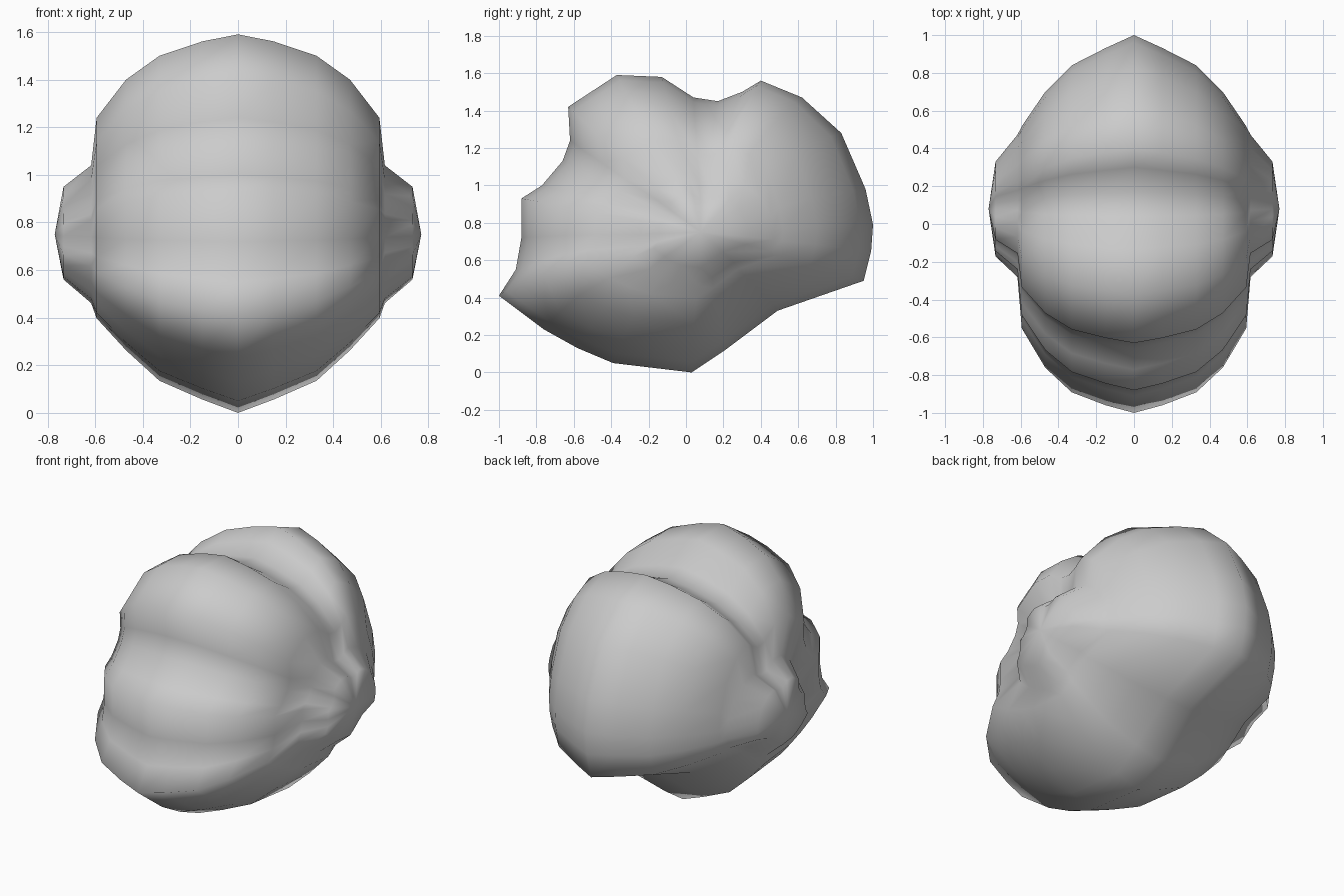
import bpy, bmesh

if "Cube" in bpy.data.objects:
    bpy.data.objects.remove(bpy.data.objects["Cube"])

# Centre-line side profile (y, z), clockwise from the brow
PROFILE = [(-.37, 1.59), (-.13, 1.58), (.04, 1.47), (.17, 1.45), (.30, 1.50),
           (.40, 1.56), (.62, 1.47), (.83, 1.28), (.96, .98), (1.0, .79),
           (.99, .65), (.95, .49), (.49, .33), (.21, .12), (.03, 0),
           (-.39, .05), (-.58, .13), (-.76, .23), (-1.0, .41), (-.91, .55),
           (-.88, .72), (-.88, .93), (-.77, 1.0), (-.66, 1.13),
           (-.62, 1.24), (-.63, 1.42)]
CY, CZ = .09, .75

# Side sections: x, then profile scale towards front, back, top, bottom
RINGS = [(0, 1, 1, 1, 1),
         (.15, .963, .925, .965, .925),
         (.33, .90, .824, .893, .82),
         (.47, .78, .67, .774, .65),
         (.594, .59, .47, .583, .47),
         (.617, .34, .42, .345, .385),
         (.733, .24, .264, .238, .253)]


def add_ring(bm, side, ring):
    x, front, back, top, bottom = ring
    verts = []
    for y, z in PROFILE:
        dy, dz = y - CY, z - CZ
        verts.append(bm.verts.new((side * x,
                                   CY + dy * (front if dy < 0 else back),
                                   CZ + dz * (top if dz > 0 else bottom))))
    return verts


# Lumpy head: concentric profile rings ending in a raised ear pad on each side
bm = bmesh.new()
loops = [add_ring(bm, -1, r) for r in reversed(RINGS[1:])]
loops += [add_ring(bm, 1, r) for r in RINGS]
n = len(PROFILE)
for a, b in zip(loops, loops[1:]):
    for i in range(n):
        j = (i + 1) % n
        bm.faces.new((a[i], a[j], b[j], b[i]))
for side, loop in ((-1, loops[0]), (1, loops[-1])):
    tip = bm.verts.new((side * .77, .08, CZ))
    for i in range(n):
        bm.faces.new((loop[i], loop[(i + 1) % n], tip))
bmesh.ops.recalc_face_normals(bm, faces=bm.faces)
for f in bm.faces:
    f.smooth = True

mesh = bpy.data.meshes.new("head_shell")
bm.to_mesh(mesh)
bm.free()
head = bpy.data.objects.new("head_shell", mesh)
bpy.context.collection.objects.link(head)
